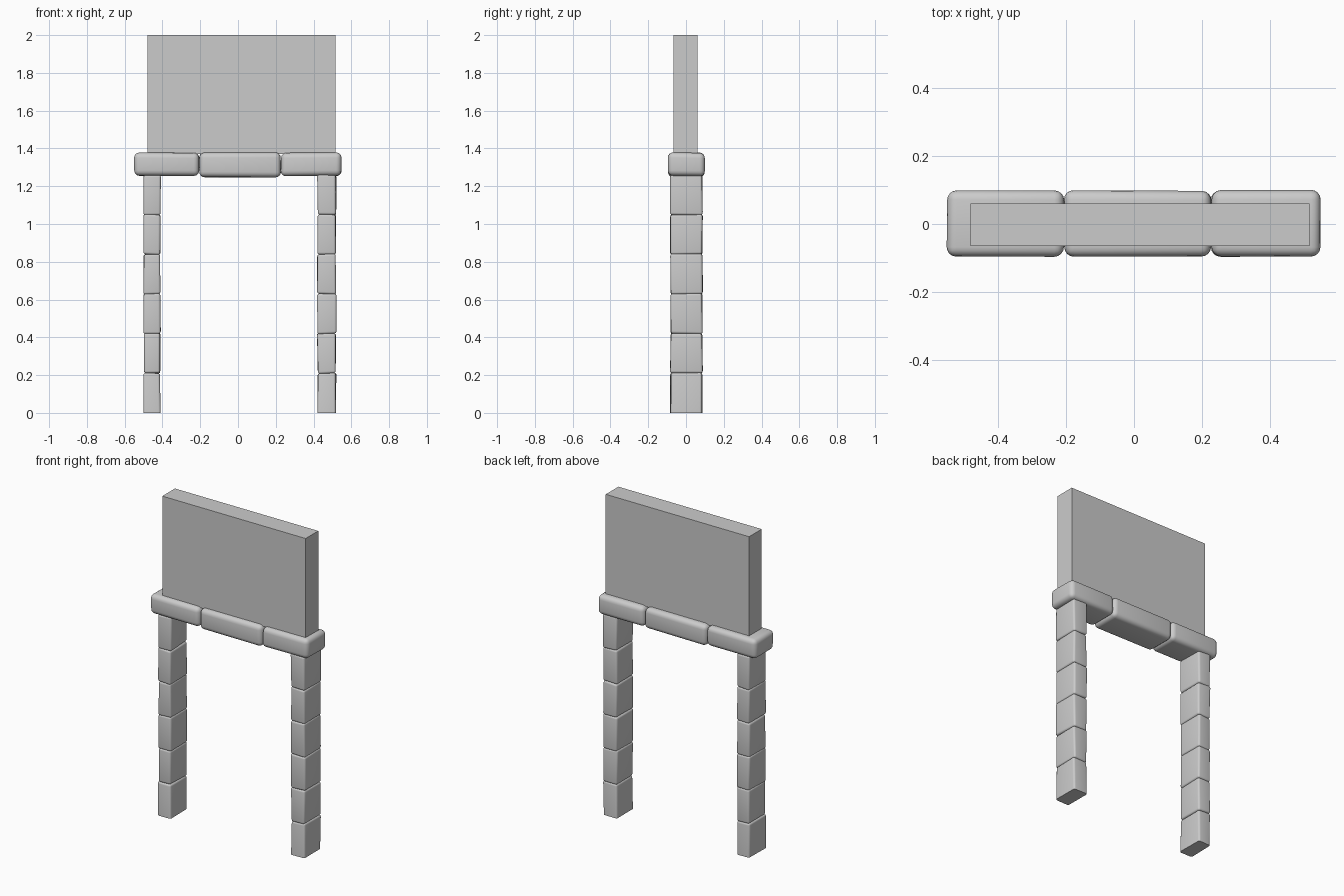
import bpy, bmesh, random
from mathutils import Vector

random.seed(4)
cube = bpy.data.objects.get("Cube")
if cube:
    bpy.data.objects.remove(cube)

grey = bpy.data.materials.new("stone grey")
grey.use_nodes = True
colour = (0.6, 0.6, 0.6, 1)
grey.diffuse_color = colour
grey.node_tree.nodes["Principled BSDF"].inputs["Base Color"].default_value = colour


def block(name, low, high, bevel=0, wobble=0, floor=False):
    """Box between two corners, optionally worn into a rounded stone."""
    low, high = Vector(low), Vector(high)
    bm = bmesh.new()
    bmesh.ops.create_cube(bm, size=1)
    for v in bm.verts:
        v.co = (low + high) / 2 + v.co * (high - low)
        # pull the corners inwards unevenly
        for axis in range(3):
            side = 1 if v.co[axis] > (low[axis] + high[axis]) / 2 else -1
            v.co[axis] -= side * random.uniform(0, wobble)
    if bevel:
        bmesh.ops.bevel(bm, geom=bm.edges[:], offset=bevel, segments=4,
                        profile=0.5, affect='EDGES', clamp_overlap=True)
    if floor:
        # flat foot on the ground
        cut = bmesh.ops.bisect_plane(bm, geom=bm.verts[:] + bm.edges[:] + bm.faces[:],
                                     plane_co=(0, 0, 0), plane_no=(0, 0, -1),
                                     clear_outer=True)
        rim = [e for e in cut["geom_cut"] if isinstance(e, bmesh.types.BMEdge)]
        bmesh.ops.contextual_create(bm, geom=rim)
    bmesh.ops.recalc_face_normals(bm, faces=bm.faces[:])
    mesh = bpy.data.meshes.new(name)
    bm.to_mesh(mesh)
    bm.free()
    mesh.materials.append(grey)
    obj = bpy.data.objects.new(name, mesh)
    bpy.context.collection.objects.link(obj)
    if bevel:
        bpy.ops.object.select_all(action='DESELECT')
        obj.select_set(True)
        bpy.context.view_layer.objects.active = obj
        bpy.ops.object.shade_smooth_by_angle(angle=0.7)
    return obj


# Two pillars of stacked stones
course = 0.21
for side, x0, x1 in (("right", -0.502, -0.408), ("left", 0.418, 0.522)):
    for i in range(6):
        bottom = -0.03 if i == 0 else i * course - 0.004
        block(f"{side}_pillar_stone_{i + 1}", (x0, -0.085, bottom),
              (x1, 0.09, (i + 1) * course + 0.004), 0.012, 0.006, i == 0)

# Lintel of three rounded stones
joints = (-0.55, -0.205, 0.227, 0.547)
for name, x0, x1 in zip(("right", "middle", "left"), joints, joints[1:]):
    drop = 0.007 if name == "middle" else 0
    block(f"{name}_lintel_stone", (x0 - 0.002, -0.098, 1.252 - drop),
          (x1 + 0.002, 0.1, 1.38), 0.028, 0.004)

# Plain wall slab above the lintel
block("upper_wall", (-0.48, -0.065, 1.37), (0.515, 0.06, 2))
